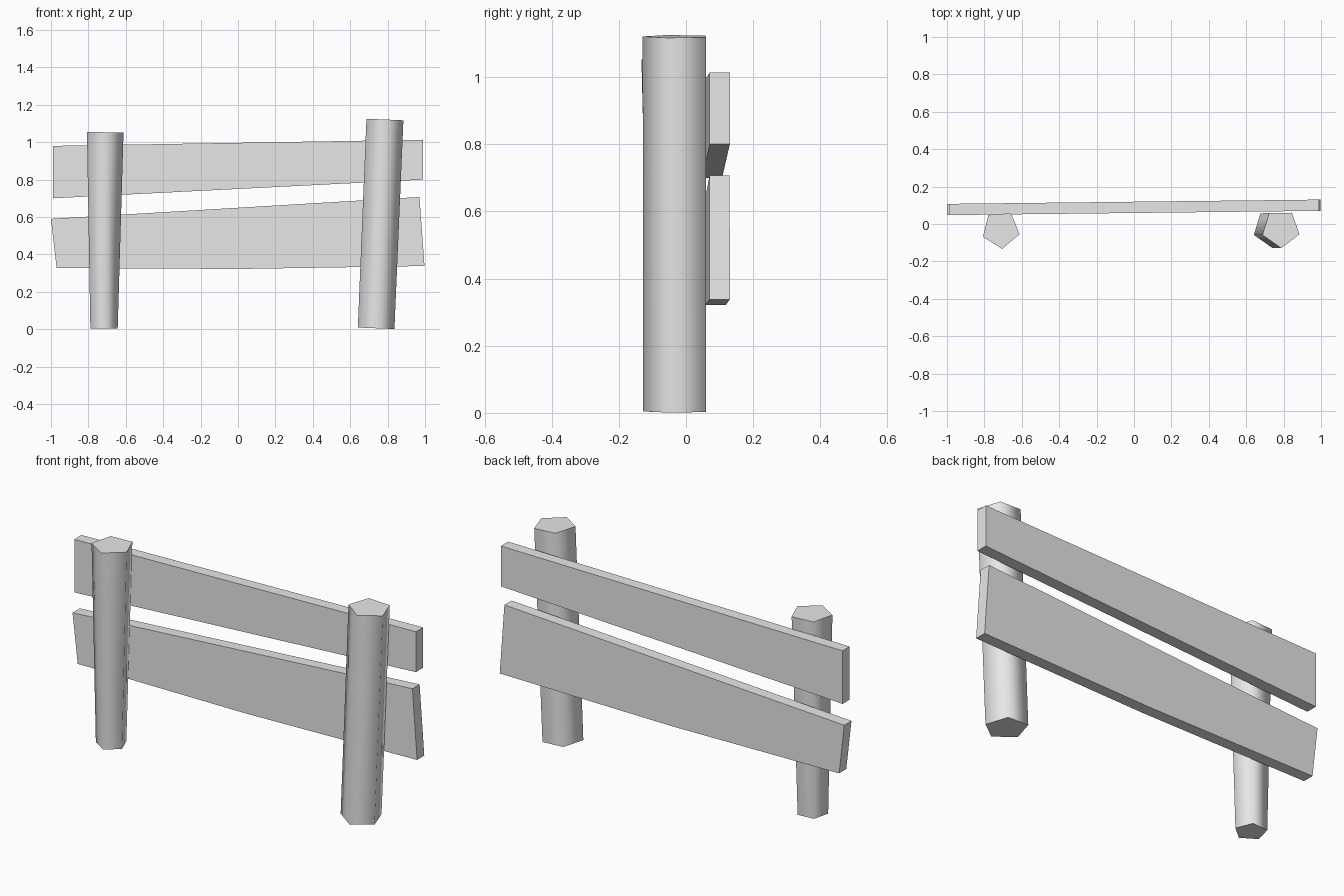
import bpy, bmesh, math
from mathutils import Vector, Matrix

cube = bpy.data.objects.get("Cube")
if cube:
    bpy.data.objects.remove(cube, do_unlink=True)

GREY = (0.8, 0.8, 0.8, 1.0)
wood = bpy.data.materials.new("plain_grey")
wood.use_nodes = True
wood.diffuse_color = GREY
wood.node_tree.nodes["Principled BSDF"].inputs["Base Color"].default_value = GREY


def finish(name, bm):
    bmesh.ops.recalc_face_normals(bm, faces=bm.faces)
    mesh = bpy.data.meshes.new(name)
    bm.to_mesh(mesh)
    bm.free()
    mesh.materials.append(wood)
    obj = bpy.data.objects.new(name, mesh)
    bpy.context.collection.objects.link(obj)
    return obj


def post(name, base, top, r_base, r_top, turn):
    """Five-sided leaning post with rounded shading and crisp ends."""
    base, top = Vector(base), Vector(top)
    axis = top - base
    bm = bmesh.new()
    bmesh.ops.create_cone(bm, cap_ends=True, segments=5, radius1=r_base,
                          radius2=r_top, depth=axis.length)
    # Point one corner to the front, then lean the post along its axis
    corner = max(bm.verts, key=lambda v: v.co.x * 0.3 - v.co.y).co
    spin = math.radians(turn - 90) - math.atan2(corner.y, corner.x)
    lean = Vector((0, 0, 1)).rotation_difference(axis).to_matrix().to_4x4()
    bm.transform(Matrix.Translation((base + top) / 2) @ lean
                 @ Matrix.Rotation(spin, 4, "Z"))
    obj = finish(name, bm)
    bpy.ops.object.select_all(action="DESELECT")
    obj.select_set(True)
    bpy.context.view_layer.objects.active = obj
    bpy.ops.object.shade_smooth_by_angle(angle=math.radians(80))


def board(name, outline, half=0.03):
    """Flat plank from an (x, z) outline, running slightly askew in y."""
    bm = bmesh.new()
    verts = [bm.verts.new((x, 0.089 + 0.0115 * x - half, z)) for x, z in outline]
    face = bm.faces.new(verts)
    new = bmesh.ops.extrude_face_region(bm, geom=[face])["geom"]
    bmesh.ops.translate(bm, vec=(0, 2 * half, 0),
                        verts=[g for g in new if isinstance(g, bmesh.types.BMVert)])
    finish(name, bm)


# Posts
post("right_post", (-0.718, -0.03, 0.003), (-0.712, -0.03, 1.053), 0.077, 0.103, 4)
post("left_post", (0.738, -0.025, 0.005), (0.785, -0.025, 1.121), 0.103, 0.104, 1)

# Boards
board("upper_board", [(-0.99, 0.70), (0.99, 0.80), (0.99, 1.013), (-0.99, 0.98)])
board("lower_board", [(-0.97, 0.328), (0.0, 0.322), (0.997, 0.338),
                      (0.97, 0.707), (-1.0, 0.59)])
